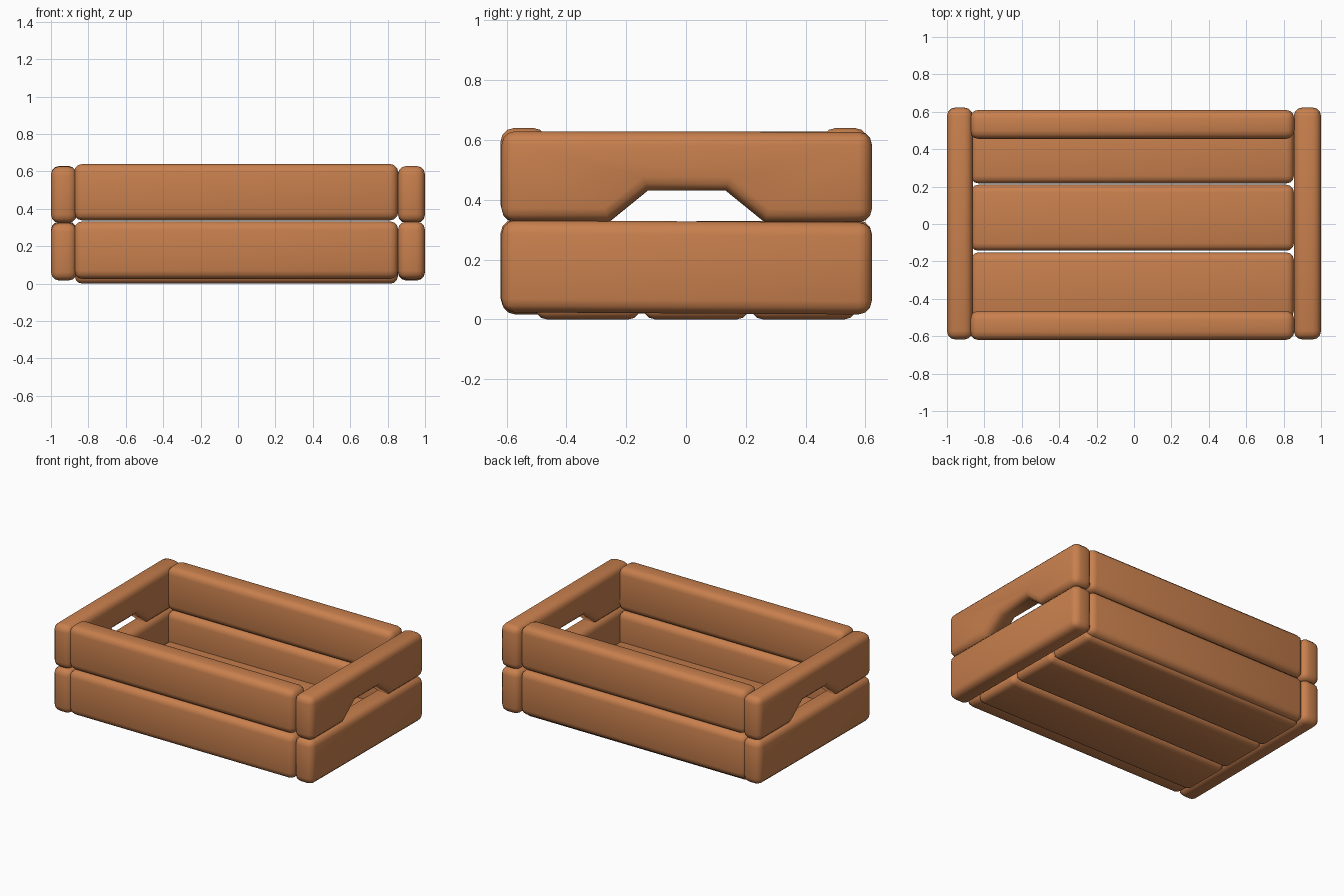
import bpy, bmesh, math
from mathutils import Vector

if "Cube" in bpy.data.objects:
    bpy.data.objects.remove(bpy.data.objects["Cube"])

wood = bpy.data.materials.new("warm_wood")
wood.diffuse_color = (0.58, 0.215, 0.075, 1)
wood.use_nodes = True
wood.node_tree.nodes["Principled BSDF"].inputs["Base Color"].default_value = wood.diffuse_color


def finish(name, bm, centre, tilt, bevel):
    """Turn a bmesh into a softly rounded plank object."""
    bmesh.ops.recalc_face_normals(bm, faces=bm.faces)
    for f in bm.faces:
        f.smooth = True
    me = bpy.data.meshes.new(name)
    bm.to_mesh(me)
    bm.free()
    me.materials.append(wood)
    ob = bpy.data.objects.new(name, me)
    bpy.context.collection.objects.link(ob)
    ob.location = centre
    ob.rotation_euler = tilt
    mod = ob.modifiers.new("rounded_edges", 'BEVEL')
    mod.width = bevel
    mod.segments = 3
    mod.limit_method = 'ANGLE'
    mod.angle_limit = math.radians(48)
    return ob


def plank(name, x, y, z, tilt=(0, 0, 0), bevel=0.045):
    """Box plank given by its (min, max) range on each axis."""
    bm = bmesh.new()
    bmesh.ops.create_cube(bm, size=1)
    for v in bm.verts:
        v.co = Vector((v.co.x * (x[1] - x[0]), v.co.y * (y[1] - y[0]), v.co.z * (z[1] - z[0])))
    return finish(name, bm, (sum(x) / 2, sum(y) / 2, sum(z) / 2), tilt, bevel)


def handle_plank(name, x, y, z, tilt):
    """End plank with a trapezoid hand hole cut in its lower edge."""
    hy, hz, hx = (y[1] - y[0]) / 2, (z[1] - z[0]) / 2, (x[1] - x[0]) / 2
    top = -hz + 0.105
    outline = [(-hy, -hz), (-0.26, -hz), (-0.13, top), (0.13, top),
               (0.26, -hz), (hy, -hz), (hy, hz), (-hy, hz)]
    bm = bmesh.new()
    face = bm.faces.new([bm.verts.new((-hx, a, b)) for a, b in outline])
    ext = bmesh.ops.extrude_face_region(bm, geom=[face])
    bmesh.ops.translate(bm, vec=(2 * hx, 0, 0),
                        verts=[g for g in ext["geom"] if isinstance(g, bmesh.types.BMVert)])
    return finish(name, bm, (sum(x) / 2, sum(y) / 2, sum(z) / 2), tilt, 0.045)


# Long front and back planks, two rows each
for side, y in (("front", (-0.62, -0.465)), ("back", (0.455, 0.61))):
    plank(side + "_lower_plank", (-0.877, 0.857), y, (0.025, 0.333))
    plank(side + "_upper_plank", (-0.877, 0.857), y, (0.338, 0.64))

# End planks, the upper ones with hand holes, very slightly crooked
for side, x, s in (("left", (-1.0, -0.862), 1), ("right", (0.855, 1.0), -1)):
    plank(side + "_lower_plank", x, (-0.617, 0.622), (0.02, 0.328), (0.006 * s, 0, 0))
    handle_plank(side + "_handle_plank", x, (-0.617, 0.622), (0.326, 0.628), (0.002 * s, 0, 0))

# Floor planks
for i, y in enumerate(((-0.505, -0.152), (-0.143, 0.21), (0.217, 0.57))):
    plank(f"floor_plank_{i + 1}", (-0.872, 0.855), y, (0.0, 0.13), bevel=0.04)
